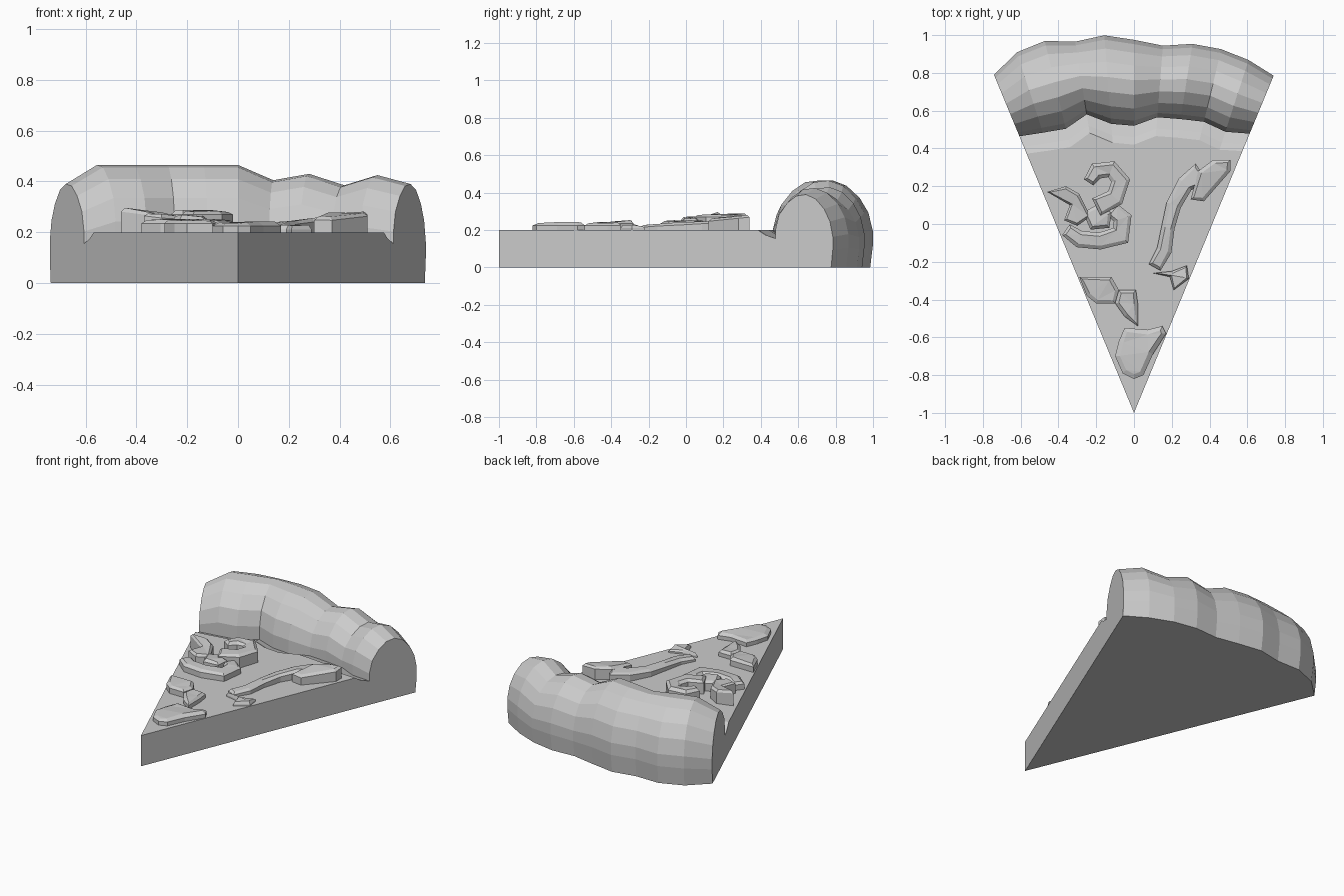
import bpy, bmesh, math, random

random.seed(4)
cube = bpy.data.objects.get("Cube")
if cube:
    bpy.data.objects.remove(cube)

grey = bpy.data.materials.new("plain_grey")
grey.use_nodes = True
tone = (0.6, 0.6, 0.6, 1)
grey.diffuse_color = tone
grey.node_tree.nodes["Principled BSDF"].inputs["Base Color"].default_value = tone


def finish(bm, name):
    bmesh.ops.recalc_face_normals(bm, faces=bm.faces)
    mesh = bpy.data.meshes.new(name)
    bm.to_mesh(mesh)
    bm.free()
    mesh.materials.append(grey)
    ob = bpy.data.objects.new(name, mesh)
    bpy.context.collection.objects.link(ob)
    return ob


# Slice body: one radial section swept about the tip, with an uneven crust
half = math.radians(22.5)
inner = [1.585, 1.56, 1.547, 1.6, 1.535, 1.52, 1.57, 1.575, 1.585, 1.565, 1.6]
outer = [1.937, 2.007, 2.025, 1.99, 2.005, 1.975, 1.95, 1.978, 1.98, 1.964, 1.932]
crest = [.39, .465, .465, .465, .465, .465, .405, .43, .385, .425, .39]
# Crust section: share of the crust depth, share of the crest height
section = [(0, .52), (.06, .72), (.2, .88), (.36, .98), (.53, 1), (.7, .94),
           (.85, .8), (.95, .63), (1, .42), (1, .25), (.97, 0)]

bm = bmesh.new()
rings = []
for i, (a, b, h) in enumerate(zip(inner, outer, crest)):
    ang = -half + 2 * half * i / (len(inner) - 1)
    pts = [(0, 0), (0, .2), (.8, .2), (a - .1, .2), (a - .06, .175), (a, .155)]
    pts += [(a + t * (b - a), k * h) for t, k in section]
    rings.append([bm.verts.new((r * math.sin(ang), r * math.cos(ang) - 1, z)) for r, z in pts])
for p, q in zip(rings, rings[1:]):
    for j in range(len(p)):
        k = (j + 1) % len(p)
        bm.faces.new((p[j], p[k], q[k], q[j]))
bm.faces.new(rings[0])
bm.faces.new(rings[-1])
bmesh.ops.remove_doubles(bm, verts=bm.verts, dist=1e-4)
finish(bm, "pizza_slice_body")


# Toppings: faceted slabs with a bevelled, slightly uneven top
def slab(name, outline, top, bottom=.19, bevel=.025, slope=(0, 0)):
    bm = bmesh.new()
    cx = sum(p[0] for p in outline) / len(outline)
    cy = sum(p[1] for p in outline) / len(outline)
    low = [bm.verts.new((x, y, bottom)) for x, y in outline]
    high = [bm.verts.new((x, y, top - .015 + slope[0] * (x - cx) + slope[1] * (y - cy)))
            for x, y in outline]
    for j in range(len(low)):
        k = (j + 1) % len(low)
        bm.faces.new((low[j], low[k], high[k], high[j]))
    bm.faces.new(low)
    cap = bm.faces.new(high)
    bmesh.ops.recalc_face_normals(bm, faces=bm.faces)
    bmesh.ops.inset_region(bm, faces=[cap], thickness=bevel)
    for v in cap.verts:
        v.co.z += .015 + random.uniform(-.006, .004)
    bmesh.ops.triangulate(bm, faces=[cap])
    return finish(bm, name)


# Ribbon toppings follow a centre line of (x, y, half width)
def ribbon(name, path, top, **kw):
    left, right = [], []
    for i, (x, y, w) in enumerate(path):
        x0, y0, _ = path[max(i - 1, 0)]
        x1, y1, _ = path[min(i + 1, len(path) - 1)]
        d = math.hypot(x1 - x0, y1 - y0)
        nx, ny = (y0 - y1) / d * w, (x1 - x0) / d * w
        left.append((x + nx, y + ny))
        right.append((x - nx, y - ny))
    return slab(name, left + right[::-1], top, **kw)


slab("tip_topping", [(-.05, -.55), (.07, -.56), (.15, -.54), (.17, -.58), (.1, -.69),
                     (.05, -.8), (0, -.82), (-.06, -.79), (-.1, -.7), (-.08, -.62)], .24)
slab("lower_left_topping", [(-.29, -.28), (-.12, -.28), (-.08, -.35), (-.1, -.42),
                            (-.2, -.42), (-.25, -.38)], .25, bevel=.02)
slab("lower_middle_topping", [(-.08, -.35), (.01, -.35), (.02, -.42), (.02, -.54),
                              (-.05, -.49), (-.1, -.42)], .24, bevel=.02)

ribbon("upper_curl", [(-.24, .22, .03), (-.2, .28, .045), (-.12, .29, .045),
                      (-.07, .23, .05), (-.1, .14, .05), (-.2, .09, .05)], .285, bevel=.02)
ribbon("lower_curl", [(-.12, .08, .04), (-.06, .03, .05), (-.07, -.06, .055),
                      (-.18, -.09, .045), (-.29, -.08, .045), (-.36, -.03, .035)],
       .25, bevel=.02)
slab("left_flake", [(-.46, .17), (-.36, .2), (-.29, .16), (-.23, .04), (-.3, -.01),
                    (-.37, .02), (-.34, .1)], .28, bevel=.015, slope=(-.1, .05))
slab("curl_centre", [(-.27, .06), (-.2, .1), (-.12, .06), (-.13, -.02), (-.23, -.03)], .265,
     bevel=.02)

ribbon("right_strip", [(.11, -.23, .035), (.16, -.14, .04), (.18, -.02, .035),
                       (.21, .1, .04), (.27, .21, .045), (.36, .27, .06)], .245,
       bevel=.02, slope=(.06, .04))
slab("right_strip_end", [(.3, .13), (.37, .12), (.51, .28), (.51, .34), (.42, .34), (.34, .28)],
     .275, bevel=.02, slope=(0, .1))
slab("right_strip_foot", [(.1, -.26), (.2, -.25), (.28, -.22), (.29, -.29), (.21, -.35),
                          (.19, -.28)], .225, bevel=.012)
